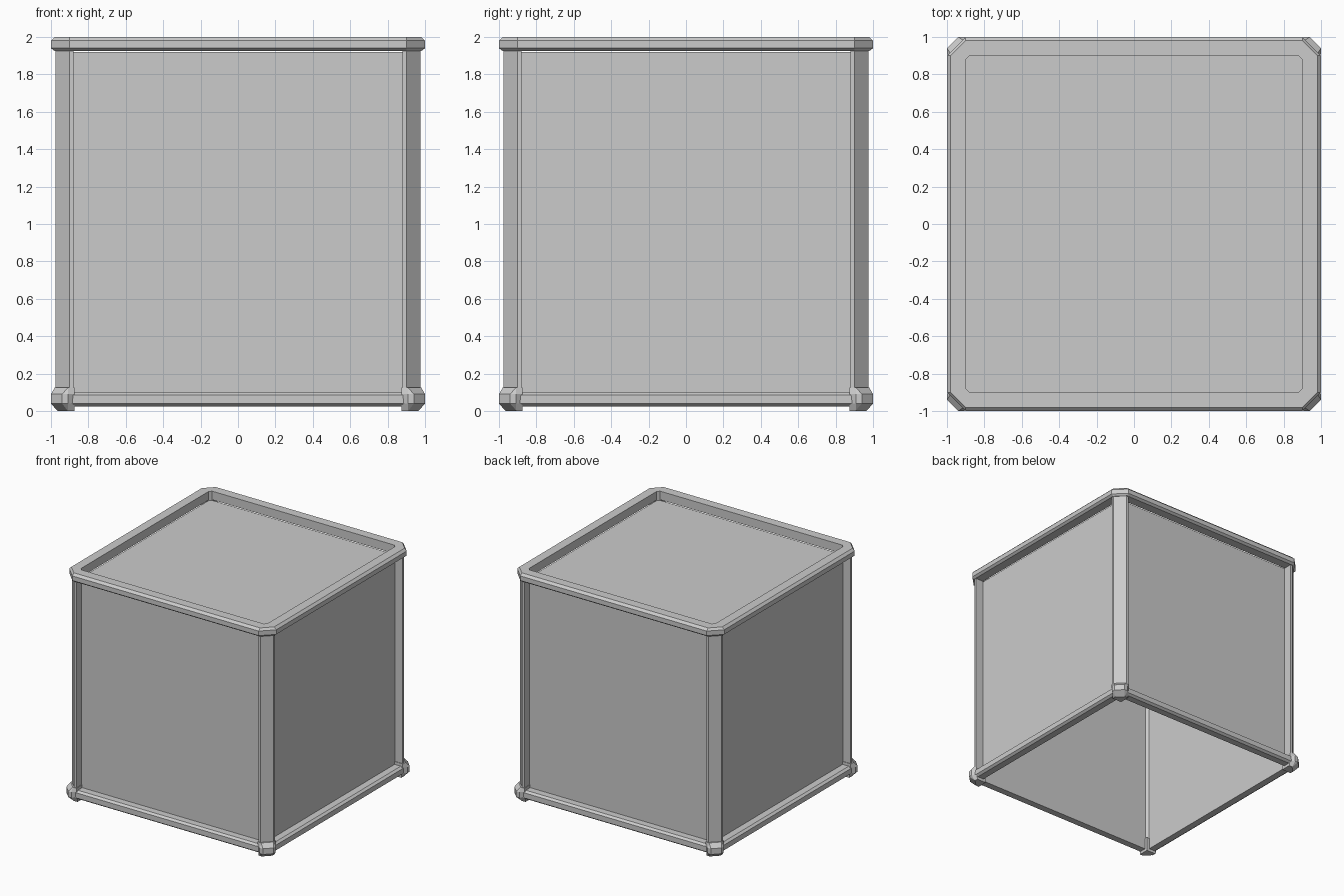
import bpy, bmesh

if "Cube" in bpy.data.objects:
    bpy.data.objects.remove(bpy.data.objects["Cube"])


def octagon(half, cut):
    """Square outline with cut corners."""
    a, b = half, half - cut
    return [(a, -b), (a, b), (b, a), (-b, a), (-a, b), (-a, -b), (-b, -a), (b, -a)]


def loft(name, rings, closed=False, cap_start=False, cap_end=False):
    """Skin a list of equal-length 3D rings into one mesh."""
    bm = bmesh.new()
    vs = [[bm.verts.new(p) for p in r] for r in rings]
    n = len(rings[0])
    pairs = list(zip(vs, vs[1:])) + ([(vs[-1], vs[0])] if closed else [])
    for lo, hi in pairs:
        for i in range(n):
            j = (i + 1) % n
            bm.faces.new((lo[i], lo[j], hi[j], hi[i]))
    if cap_start:
        bm.faces.new(vs[0][::-1])
    if cap_end:
        bm.faces.new(vs[-1])
    bmesh.ops.recalc_face_normals(bm, faces=bm.faces)
    me = bpy.data.meshes.new(name)
    bm.to_mesh(me)
    bm.free()
    ob = bpy.data.objects.new(name, me)
    bpy.context.collection.objects.link(ob)
    return ob


def frame(name, profile):
    """Closed rail around the box; profile = (half width, corner cut, z)."""
    return loft(name, [[(x, y, z) for x, y in octagon(h, c)] for h, c, z in profile],
                closed=True)


def four_corners(ob):
    """Mirror a corner part in x and y."""
    m = ob.modifiers.new("mirror", 'MIRROR')
    m.use_axis = (True, True, False)
    m.use_mirror_merge = False


# Recessed walls and top panel, open underneath
loft("panels", [[(x, y, z) for x, y in octagon(0.9, 0.02)] for z in (0.06, 1.92)],
     cap_end=True)

# Raised rim around the top
frame("top_rim", [(0.9, 0.02, 1.925), (0.98, 0.08, 1.925), (1.0, 0.1, 1.94),
                  (1.0, 0.1, 1.98), (0.98, 0.08, 2.0), (0.9, 0.02, 2.0)])

# Bottom rails
frame("bottom_rail", [(0.9, 0.02, 0.025), (0.96, 0.07, 0.025), (0.98, 0.08, 0.04),
                      (0.98, 0.08, 0.085), (0.96, 0.07, 0.1), (0.9, 0.02, 0.1)])

# Corner posts
post = [(0.9, 0.88), (0.975, 0.88), (0.975, 0.9), (0.9, 0.975), (0.88, 0.975), (0.88, 0.9)]
four_corners(loft("corner_post", [[(x, y, z) for x, y in post] for z in (0.08, 1.95)],
                  cap_start=True, cap_end=True))

# Faceted feet: each ring tapers in above and below the widest band
rings = []
for z, o, c, e in ((0.0, 0.965, 0.06, 0.965), (0.04, 1.0, 0.06, 0.97),
                   (0.09, 1.0, 0.06, 0.975), (0.125, 0.98, 0.07, 0.98)):
    s = 0.91
    rings.append([(0.875, 0.875, z), (e, 0.875, z), (o, s, z), (o, o - c, z),
                  (o - c, o, z), (s, o, z), (0.875, e, z)])
four_corners(loft("corner_foot", rings, cap_start=True, cap_end=True))
